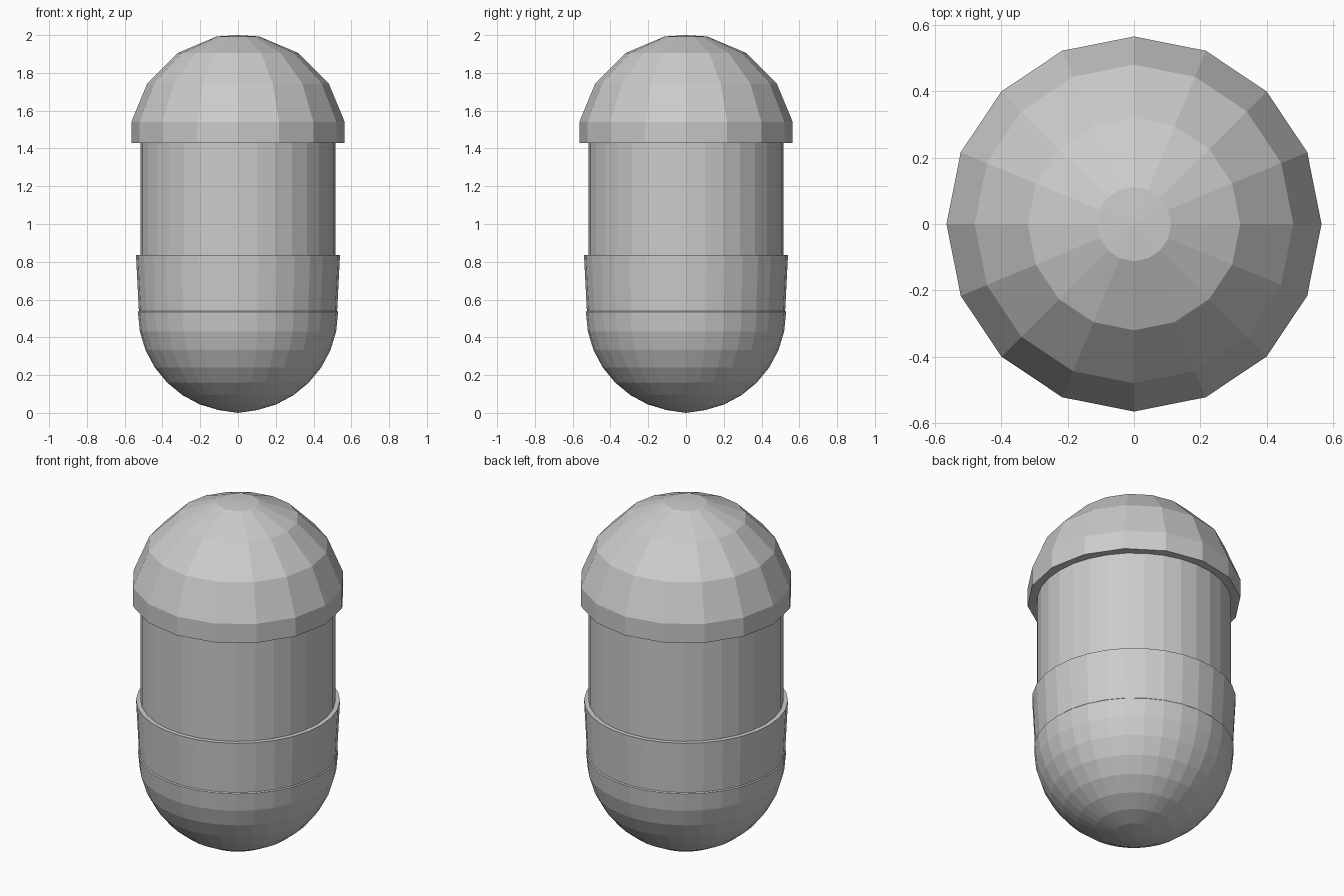
import bpy
import math

cube = bpy.data.objects.get("Cube")
if cube:
    bpy.data.objects.remove(cube, do_unlink=True)


def lathe(name, profile, sides):
    """Revolve (radius, height) points about z; open ends get a flat cap."""
    verts, faces, rings = [], [], []
    for r, z in profile:
        start = len(verts)
        if r == 0:
            verts.append((0, 0, z))
            rings.append([start] * sides)
            continue
        for i in range(sides):
            a = math.tau * i / sides
            verts.append((r * math.cos(a), r * math.sin(a), z))
        rings.append(list(range(start, start + sides)))
    for low, high in zip(rings, rings[1:]):
        for i in range(sides):
            j = (i + 1) % sides
            quad = [low[i], low[j], high[j], high[i]]
            faces.append(list(dict.fromkeys(quad)))
    if profile[0][0]:
        faces.append(rings[0][::-1])
    if profile[-1][0]:
        faces.append(rings[-1])
    mesh = bpy.data.meshes.new(name)
    mesh.from_pydata(verts, [], faces)
    mesh.update()
    obj = bpy.data.objects.new(name, mesh)
    bpy.context.collection.objects.link(obj)
    return obj


# Rounded cup with a slightly flared wall and flat rim
radius, centre, steps = 0.53, 0.535, 8
cup = [(0, centre - radius - 0.005)]
for k in range(1, steps + 1):
    a = math.pi / 2 * k / steps
    cup.append((radius * math.sin(a), centre - radius * math.cos(a)))
cup += [(0.525, 0.54), (0.54, 0.835)]
lathe("lower_cup", cup, 32)

# Straight middle barrel
lathe("barrel", [(0.515, 0.6), (0.515, 1.5)], 32)

# Coarse faceted dome overhanging the barrel
lathe("dome_cap", [(0.565, 1.43), (0.565, 1.54), (0.48, 1.745),
                   (0.32, 1.905), (0.112, 1.993), (0, 2.0)], 16)
